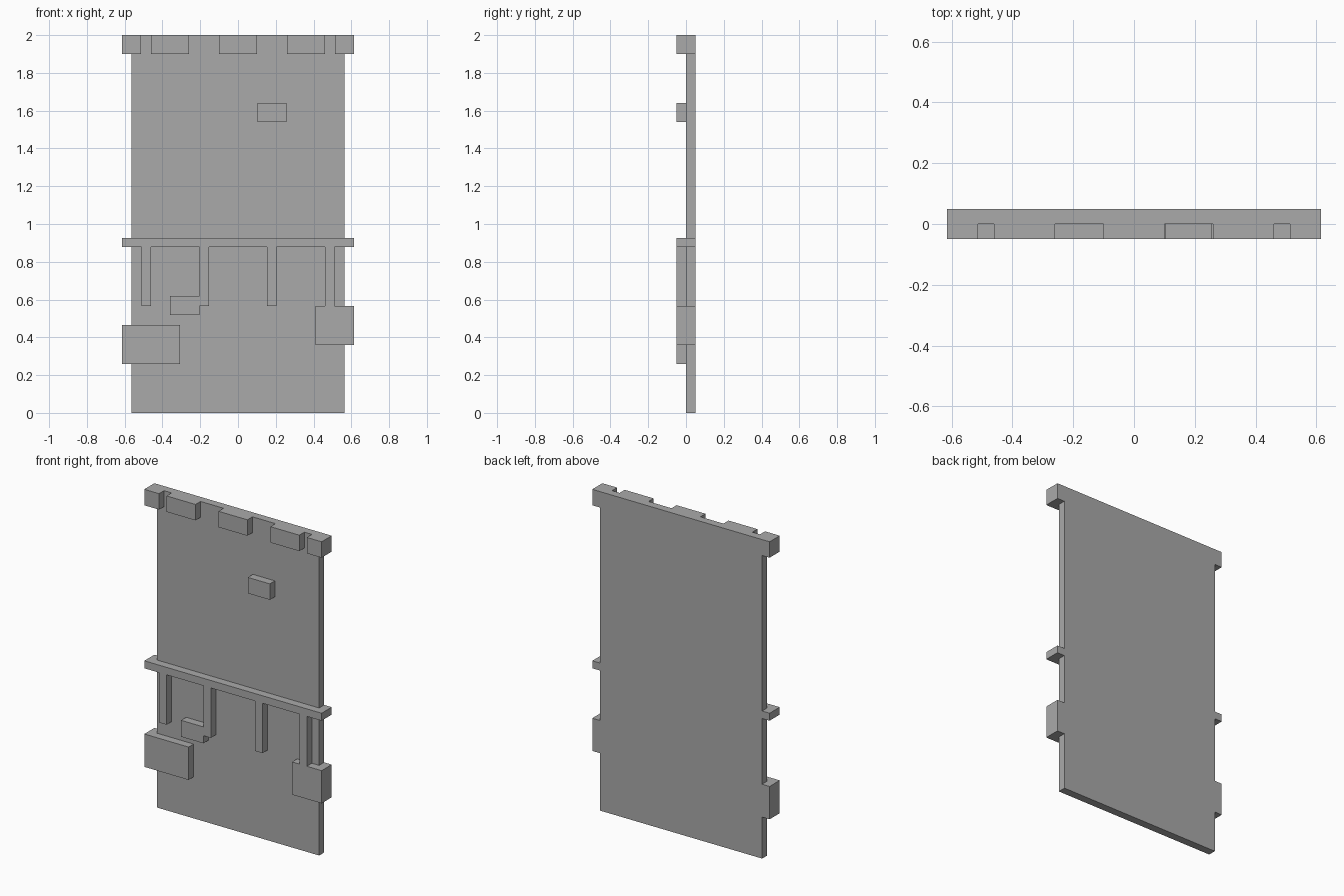
import bpy
import bmesh

cube = bpy.data.objects.get("Cube")
if cube:
    bpy.data.objects.remove(cube, do_unlink=True)

HALF_WIDTH = 0.563   # half width of the wall panel
DEPTH = 0.05         # panel thickness, and projection of the relief
EDGE = 0.615         # outer reach of the parts that wrap the panel edge

stone = bpy.data.materials.new("stone_grey")
stone.use_nodes = True
GREY = (0.4, 0.4, 0.4, 1)
stone.diffuse_color = GREY
stone.node_tree.nodes["Principled BSDF"].inputs["Base Color"].default_value = GREY


def extrude_plan(name, plan, z0, z1):
    """Raise a plan outline from z0 to z1 as one flat-shaded part."""
    bm = bmesh.new()
    base = bm.faces.new([bm.verts.new((x, y, z0)) for x, y in plan])
    top = bmesh.ops.extrude_face_region(bm, geom=[base])["geom"]
    verts = [v for v in top if isinstance(v, bmesh.types.BMVert)]
    bmesh.ops.translate(bm, vec=(0, 0, z1 - z0), verts=verts)
    bmesh.ops.recalc_face_normals(bm, faces=bm.faces)
    mesh = bpy.data.meshes.new(name)
    bm.to_mesh(mesh)
    bm.free()
    mesh.materials.append(stone)
    obj = bpy.data.objects.new(name, mesh)
    bpy.context.collection.objects.link(obj)
    return obj


def relief(name, x0, x1, z0, z1):
    """Block on the front of the panel that wraps any panel edge it passes."""
    w, d = HALF_WIDTH, DEPTH
    plan = [(x0, -d), (x1, -d)]
    plan += [(x1, d), (w, d), (w, 0)] if x1 > w else [(x1, 0)]
    plan += [(-w, 0), (-w, d), (x0, d)] if x0 < -w else [(x0, 0)]
    return extrude_plan(name, plan, z0, z1)


# Wall panel
w = HALF_WIDTH
extrude_plan("wall_panel", [(-w, 0), (w, 0), (w, DEPTH), (-w, DEPTH)], 0, 2)

# Row of blocks along the top
relief("top_block_centre", -0.1, 0.1, 1.9, 2)
for part, inner, outer in (("top_block", 0.26, 0.46), ("top_corner", 0.513, EDGE)):
    relief(part + "_left", inner, outer, 1.9, 2)
    relief(part + "_right", -outer, -inner, 1.9, 2)

# Middle rail and the posts under it
RAIL_BOTTOM, POST_BOTTOM = 0.878, 0.565
relief("middle_rail", -EDGE, EDGE, RAIL_BOTTOM, 0.925)
for part, inner, outer in (("inner_post", 0.154, 0.205), ("outer_post", 0.461, 0.512)):
    relief(part + "_left", inner, outer, POST_BOTTOM, RAIL_BOTTOM)
    relief(part + "_right", -outer, -inner, POST_BOTTOM, RAIL_BOTTOM)

# Scattered raised bricks
relief("upper_brick", 0.103, 0.256, 1.54, 1.64)
relief("post_brick", -0.36, -0.205, 0.517, 0.62)
relief("corner_brick_right", -EDGE, -0.308, 0.26, 0.466)
relief("corner_brick_left", 0.41, EDGE, 0.36, POST_BOTTOM)
